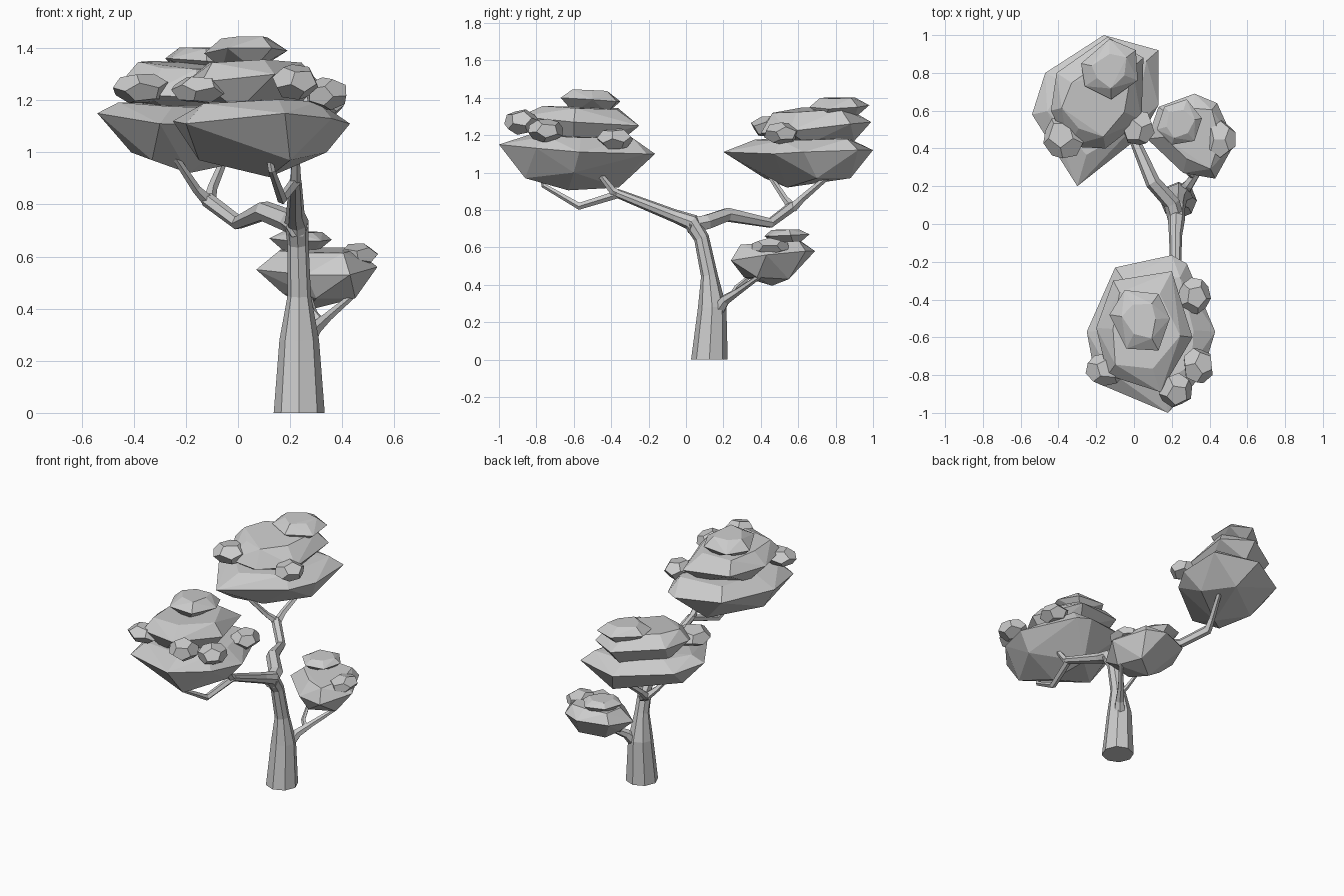
import bpy, bmesh
from math import cos, sin, tau
from mathutils import Vector, Euler

if "Cube" in bpy.data.objects:
    bpy.data.objects.remove(bpy.data.objects["Cube"])


def make_object(name, bm):
    bmesh.ops.recalc_face_normals(bm, faces=bm.faces[:])
    mesh = bpy.data.meshes.new(name)
    bm.to_mesh(mesh)
    bm.free()
    obj = bpy.data.objects.new(name, mesh)
    bpy.context.collection.objects.link(obj)
    return obj


def hull_object(name, points):
    """Closed faceted solid wrapped around a set of points."""
    bm = bmesh.new()
    for p in points:
        bm.verts.new(p)
    res = bmesh.ops.convex_hull(bm, input=bm.verts[:])
    loose = {g for g in res["geom_interior"] + res["geom_unused"] if isinstance(g, bmesh.types.BMVert)}
    bmesh.ops.delete(bm, geom=list(loose), context='VERTS')
    bmesh.ops.dissolve_limit(bm, angle_limit=0.06, verts=bm.verts[:], edges=bm.edges[:])
    return make_object(name, bm)


def limb(name, points, sides=6, upright=False):
    """Faceted tapering tube through (x, y, z, radius) points."""
    bm = bmesh.new()
    pos = [Vector(p[:3]) for p in points]
    rings, side = [], Vector((1, 0, 0))
    for i, p in enumerate(points):
        a, b = pos[max(i - 1, 0)], pos[min(i + 1, len(pos) - 1)]
        if 0 < i < len(pos) - 1:
            t = (pos[i] - a).normalized() + (b - pos[i]).normalized()
        else:
            t = b - a
        if upright and i == 0:
            t = Vector((0, 0, 1))
        t.normalize()
        side = (side - t * side.dot(t)).normalized()
        up = t.cross(side)
        rings.append([bm.verts.new(pos[i] + p[3] * (side * cos(k * tau / sides) + up * sin(k * tau / sides)))
                      for k in range(sides)])
    for r0, r1 in zip(rings, rings[1:]):
        for k in range(sides):
            n = (k + 1) % sides
            bm.faces.new((r0[k], r0[n], r1[n], r1[k]))
    bm.faces.new(rings[0])
    bm.faces.new(rings[-1])
    return make_object(name, bm)


def leaf_tier(name, rim, bottom, top_z, top_scale):
    """Leaf cushion: a rim, a few underside points and a shrunken top with every other point pulled in."""
    pts = [Vector(p) for p in rim]
    c = sum(pts, Vector()) / len(pts)
    top = []
    for i, p in enumerate(pts):
        s = top_scale * (1.06 if i % 2 else 0.86)
        top.append(Vector((c.x + (p.x - c.x) * s, c.y + (p.y - c.y) * s, top_z + (p.z - c.z) * 0.4)))
    return hull_object(name, pts + [Vector(b) for b in bottom] + top)


def puff(name, centre, size, turn):
    """Small twelve-sided clump of leaves."""
    ico = bmesh.new()
    bmesh.ops.create_icosphere(ico, subdivisions=1, radius=1)
    rot = Euler((turn * 0.3, turn * 0.2, turn)).to_matrix()
    pts = []
    for f in ico.faces:
        q = rot @ f.calc_center_median().normalized() * 1.04
        pts.append(Vector(centre) + Vector([q[i] * size[i] for i in range(3)]))
    ico.free()
    return hull_object(name, pts)


# Trunk leading into the front branch
limb("trunk", [(.235, .125, 0, .098), (.235, .14, .28, .076), (.235, .125, .45, .045),
               (.23, .083, .65, .041), (.225, .03, .735, .046), (.22, -.06, .768, .035),
               (.22, -.37, .89, .024)], 8, True)
limb("front_twig_up", [(.22, -.34, .88, .022), (.22, -.39, .90, .022), (.22, -.46, .99, .016)], 5)
limb("front_twig_out", [(.22, -.36, .885, .022), (.17, -.57, .82, .02), (.13, -.76, .93, .014),
                        (.12, -.77, .98, .012)], 5)

# Back branch with its fork
limb("back_branch", [(.228, .01, .715, .045), (.2, .11, .735, .044), (.1, .22, .775, .04), (0, .45, .73, .028),
                     (-.12, .57, .82, .029)])
limb("back_twig_left", [(-.11, .57, .81, .026), (-.16, .53, .86, .018), (-.24, .45, .98, .014)], 5)
limb("back_twig_right", [(-.11, .57, .81, .026), (-.1, .62, .86, .02), (-.05, .76, .98, .015)], 5)

# Low side branch
limb("side_branch", [(.25, .16, .25, .04), (.29, .21, .32, .029), (.34, .28, .365, .02),
                     (.44, .4, .45, .013)])
limb("side_twig", [(.32, .25, .345, .018), (.29, .27, .385, .014), (.27, .36, .46, .01)], 5)

# Front canopy
leaf_tier("front_canopy_lower",
          [(.20, -.165, 1.10), (-.10, -.23, 1.12), (-.25, -.57, 1.12), (-.2, -.84, 1.11),
           (.18, -1.0, 1.15), (.36, -.8, 1.13), (.43, -.57, 1.11), (.28, -.21, 1.10)],
          [(.1, -.36, .92), (.12, -.63, .905), (.2, -.86, .97), (-.15, -.6, .97), (.34, -.6, 1.0)],
          1.19, .74)
leaf_tier("front_canopy_upper",
          [(.2, -.25, 1.25), (-.11, -.3, 1.27), (-.2, -.55, 1.27), (-.14, -.8, 1.27),
           (.14, -.89, 1.30), (.31, -.6, 1.27)],
          [(.13, -.36, 1.16), (-.1, -.5, 1.16), (0, -.76, 1.16), (.22, -.6, 1.16)], 1.345, .72)
leaf_tier("front_canopy_crown",
          [(.19, -.5, 1.39), (.13, -.37, 1.38), (-.05, -.35, 1.38), (-.13, -.48, 1.38),
           (-.04, -.66, 1.40), (.13, -.67, 1.40)],
          [(.08, -.42, 1.32), (-.06, -.5, 1.32), (.06, -.6, 1.32)], 1.44, .58)

# Back canopy
leaf_tier("back_canopy_lower",
          [(-.16, 1.0, 1.12), (.13, .92, 1.12), (.13, .63, 1.11), (.04, .47, 1.10),
           (-.3, .2, 1.11), (-.54, .58, 1.15), (-.47, .8, 1.14)],
          [(-.19, .54, .92), (-.08, .88, .97), (-.33, .42, .97), (-.41, .62, 1.0), (.05, .7, .97)],
          1.18, .74)
leaf_tier("back_canopy_upper",
          [(-.14, .99, 1.27), (.05, .88, 1.26), (.04, .55, 1.22), (-.15, .4, 1.21),
           (-.35, .41, 1.22), (-.44, .6, 1.28), (-.41, .8, 1.29)],
          [(-.14, .9, 1.17), (-.03, .65, 1.15), (-.25, .5, 1.15), (-.36, .7, 1.17)], 1.335, .72)
leaf_tier("back_canopy_crown",
          [(-.13, .98, 1.36), (.01, .92, 1.35), (.02, .76, 1.34), (-.12, .66, 1.35),
           (-.26, .73, 1.36), (-.28, .85, 1.36)],
          [(-.13, .9, 1.29), (-.05, .75, 1.29), (-.2, .8, 1.29)], 1.4, .6)

# Small side canopy
leaf_tier("side_canopy_lower",
          [(.07, .45, .55), (.13, .62, .57), (.32, .69, .58), (.44, .64, .58),
           (.535, .43, .56), (.43, .24, .53), (.26, .27, .53)],
          [(.27, .46, .395), (.4, .55, .43), (.45, .38, .44), (.17, .45, .46), (.3, .31, .44)],
          .625, .74)
leaf_tier("side_canopy_crown",
          [(.12, .5, .67), (.16, .62, .67), (.28, .66, .67), (.36, .56, .665), (.32, .44, .66), (.2, .42, .66)],
          [(.2, .5, .60), (.28, .58, .60)], .695, .65)

# Small leaf clumps around the canopies
clumps = [
    ("front", (.32, -.38, 1.18), (.085, .095, .06)), ("front", (.34, -.75, 1.225), (.085, .095, .062)),
    ("front", (.22, -.88, 1.27), (.09, .09, .068)), ("front", (-.15, -.77, 1.24), (.105, .085, .055)),
    ("back", (-.37, .46, 1.245), (.11, .115, .06)), ("back", (.02, .51, 1.21), (.09, .095, .058)),
    ("side", (.46, .45, .605), (.08, .1, .046))]
for i, (part, centre, size) in enumerate(clumps):
    puff(f"{part}_leaf_clump_{i + 1}", centre, size, 0.5 + i * 0.9)
